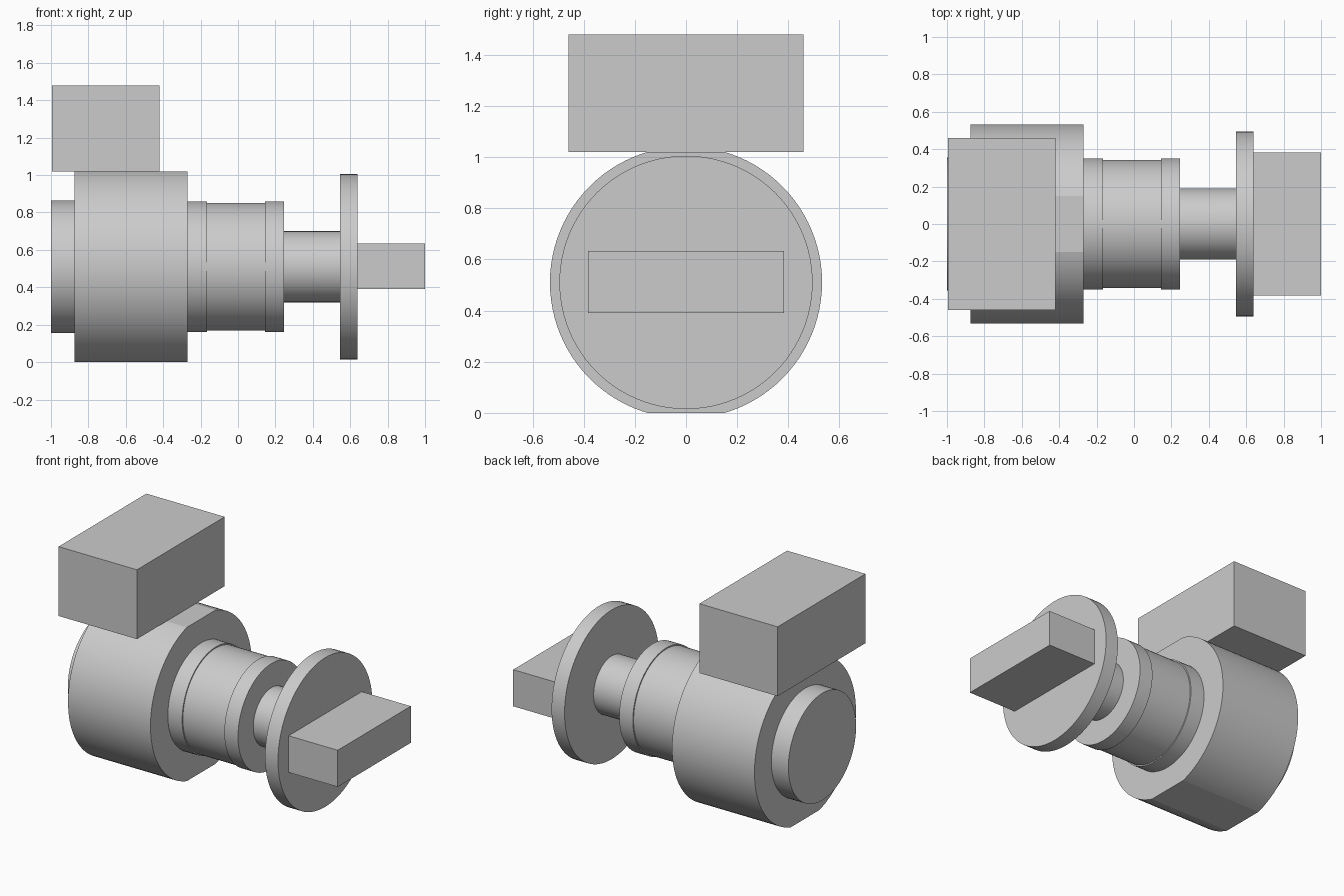
import bpy
import bmesh
import math
from mathutils import Matrix, Vector

cube = bpy.data.objects.get("Cube")
if cube:
    bpy.data.objects.remove(cube, do_unlink=True)

AXIS_Z = 0.51
SIDES = 96

grey = bpy.data.materials.new("plain_grey")
grey.use_nodes = True
colour = (0.6, 0.6, 0.6, 1)
grey.diffuse_color = colour
grey.node_tree.nodes["Principled BSDF"].inputs["Base Color"].default_value = colour


def finish(name, bm, smooth=False):
    bmesh.ops.recalc_face_normals(bm, faces=bm.faces)
    mesh = bpy.data.meshes.new(name)
    bm.to_mesh(mesh)
    bm.free()
    mesh.materials.append(grey)
    obj = bpy.data.objects.new(name, mesh)
    bpy.context.collection.objects.link(obj)
    if smooth:
        bpy.ops.object.select_all(action="DESELECT")
        obj.select_set(True)
        bpy.context.view_layer.objects.active = obj
        bpy.ops.object.shade_smooth_by_angle(angle=math.radians(12))
    return obj


def disc(name, x0, x1, radius, flat=None):
    """Cylinder along x, optionally cut flat above and below its axis."""
    bm = bmesh.new()
    place = Matrix.Translation(((x0 + x1) / 2, 0, AXIS_Z)) @ Matrix.Rotation(math.pi / 2, 4, "Y")
    bmesh.ops.create_cone(bm, cap_ends=True, segments=SIDES, radius1=radius,
                          radius2=radius, depth=x1 - x0, matrix=place)
    if flat:
        for side in (-1, 1):
            cut = bmesh.ops.bisect_plane(
                bm, geom=bm.verts[:] + bm.edges[:] + bm.faces[:],
                plane_co=(0, 0, AXIS_Z + side * flat), plane_no=(0, 0, side),
                clear_outer=True)
            rim = [e for e in cut["geom_cut"] if isinstance(e, bmesh.types.BMEdge)]
            bmesh.ops.holes_fill(bm, edges=[e for e in bm.edges if e.is_boundary] or rim)
    return finish(name, bm, smooth=True)


def block(name, low, high):
    low, high = Vector(low), Vector(high)
    bm = bmesh.new()
    bmesh.ops.create_cube(bm, size=1, matrix=Matrix.Translation((low + high) / 2)
                          @ Matrix.Diagonal((*(high - low), 1)))
    return finish(name, bm)


# Main drum with its end cap
disc("end_cap", -1.0, -0.875, 0.355)
disc("drum", -0.875, -0.27, 0.532, flat=AXIS_Z)

# Stepped neck between two collars
disc("rear_collar", -0.27, -0.165, 0.35)
disc("neck", -0.165, 0.145, 0.342)
disc("front_collar", 0.145, 0.245, 0.35)

# Output shaft, flange and drive tongue
disc("shaft", 0.245, 0.545, 0.19)
disc("flange", 0.545, 0.64, 0.495)
block("drive_tongue", (0.64, -0.383, 0.39), (1.0, 0.383, 0.633))

# Box on the drum's upper flat
block("top_box", (-0.995, -0.46, 1.02), (-0.42, 0.46, 1.48))
